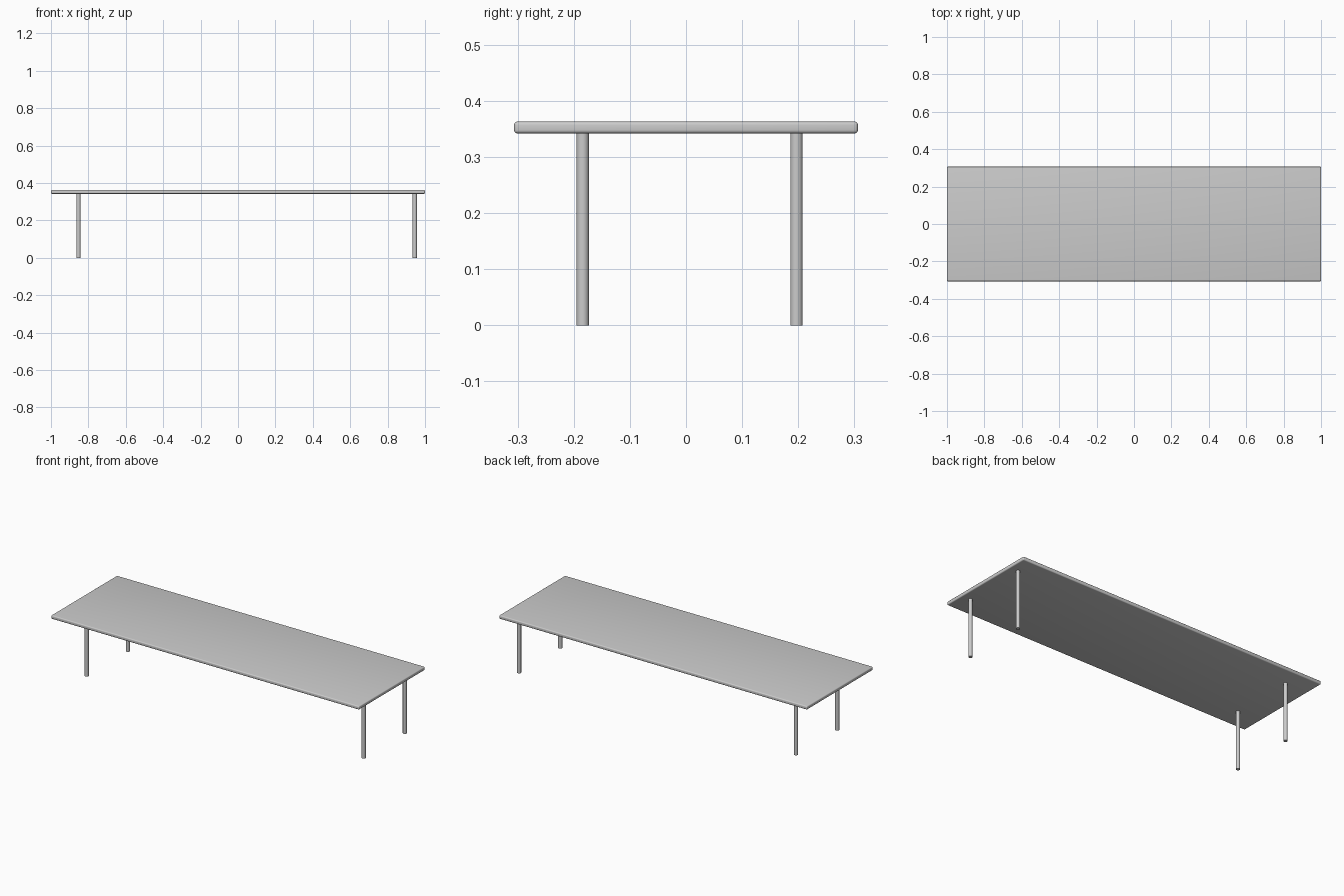
import bpy

if "Cube" in bpy.data.objects:
    bpy.data.objects.remove(bpy.data.objects["Cube"])

TOP_Z, UNDER_Z = 0.363, 0.342
LEG_RADIUS = 0.011


def smooth(obj):
    bpy.ops.object.select_all(action='DESELECT')
    obj.select_set(True)
    bpy.context.view_layer.objects.active = obj
    bpy.ops.object.shade_smooth_by_angle()


# Table top: thin slab with softly rounded edges
bpy.ops.mesh.primitive_cube_add(size=1, location=(0, 0, (TOP_Z + UNDER_Z) / 2))
top = bpy.context.object
top.name = "table_top"
top.scale = (2.0, 0.613, TOP_Z - UNDER_Z)
bpy.ops.object.transform_apply(location=False, rotation=False, scale=True)
bevel = top.modifiers.new("rounded_edges", 'BEVEL')
bevel.width = 0.006
bevel.segments = 4
bpy.ops.object.modifier_apply(modifier=bevel.name)
smooth(top)

# Four slim round legs, slightly off centre, reaching just into the top
height = UNDER_Z + 0.002
for x, side in ((-0.853, "left"), (0.945, "right")):
    for y, end in ((-0.184, "front"), (0.197, "back")):
        bpy.ops.mesh.primitive_cylinder_add(
            vertices=32, radius=LEG_RADIUS, depth=height, location=(x, y, height / 2))
        leg = bpy.context.object
        leg.name = f"{end}_{side}_leg"
        smooth(leg)
